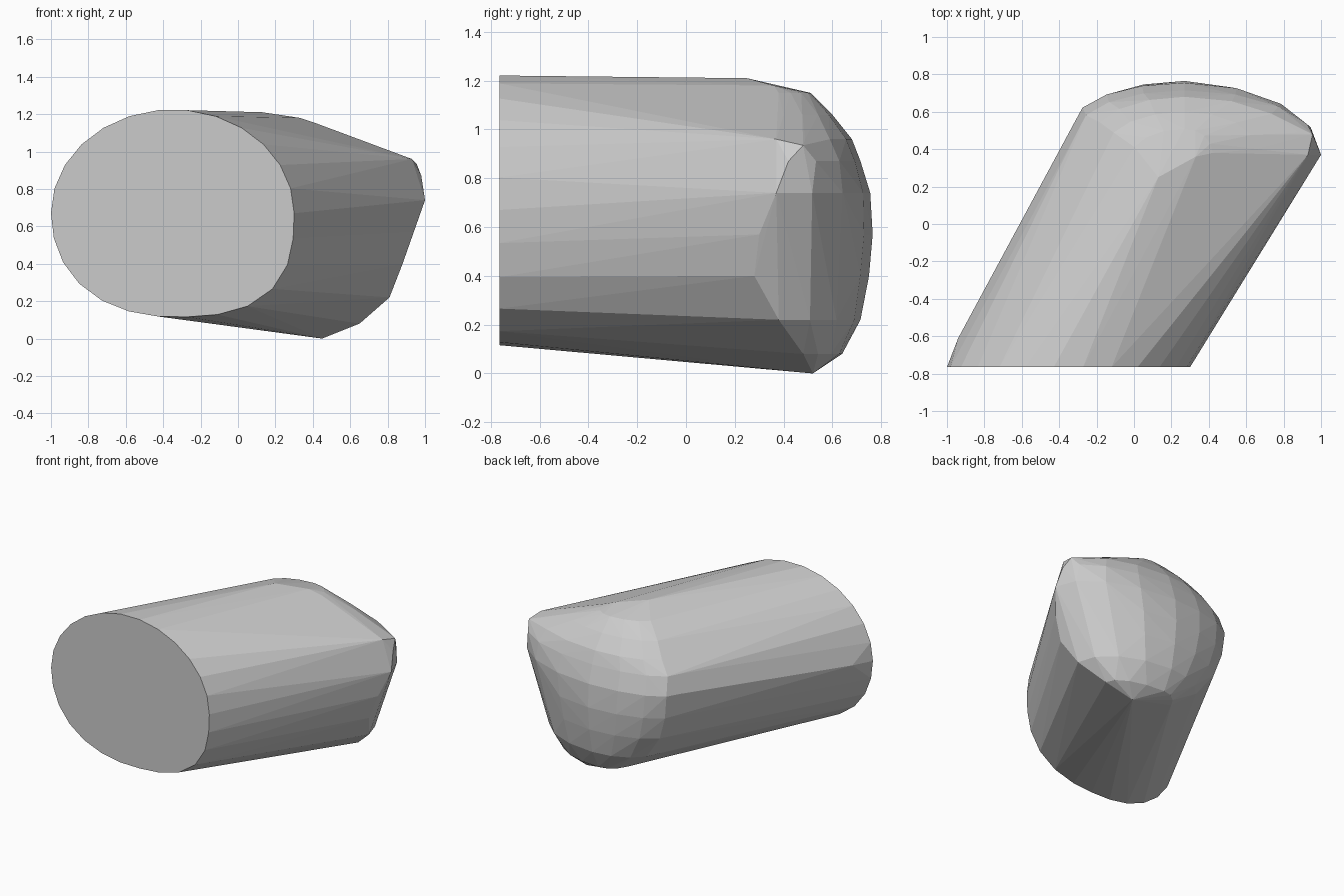
import bpy
import bmesh
from math import sin, cos, pi, radians

default_cube = bpy.data.objects.get("Cube")
if default_cube:
    bpy.data.objects.remove(default_cube, do_unlink=True)


def make_material(name, colour):
    material = bpy.data.materials.new(name)
    material.use_nodes = True
    material.diffuse_color = colour
    shader = material.node_tree.nodes["Principled BSDF"]
    shader.inputs["Base Color"].default_value = colour
    return material


def flat_end_points(sides):
    """Oval outline of the flat front, fuller along its lower edge."""
    points = []
    for step in range(sides):
        angle = 2 * pi * step / sides
        swell = 1.0
        if angle > pi:
            fullness = 0.1 if angle > 1.5 * pi else 0.025
            swell += fullness * sin(2 * angle) ** 2
        points.append((-0.35 + 0.65 * swell * cos(angle), -0.765,
                       0.67 + 0.555 * swell * sin(angle)))
    return points


def dome_level(height, left, back, right, steps=4):
    """Curved slice of the rounded end, from its left edge round to its right."""
    points = []
    crown = 0.27
    for edge_x, edge_y in (left, right):
        for step in range(steps + 1):
            angle = 0.5 * pi * step / steps
            points.append((crown + (edge_x - crown) * cos(angle),
                           edge_y + (back - edge_y) * sin(angle), height))
    return points


# Slices of the rounded end: height, low-x edge, back depth, high-x edge
dome_levels = [
    (0.08, (0.1, 0.45), 0.64, (0.65, 0.48)),
    (0.22, (-0.1, 0.47), 0.715, (0.81, 0.38)),
    (0.4, (-0.24, 0.5), 0.75, (0.88, 0.28)),
    (0.57, (-0.3, 0.52), 0.765, (0.94, 0.3)),
    (0.74, (-0.32, 0.54), 0.755, (1, 0.37)),
    (0.87, (-0.3, 0.5), 0.715, (0.98, 0.42)),
    (0.96, (-0.22, 0.46), 0.68, (0.93, 0.37)),
    (1.06, (-0.14, 0.42), 0.6, (0.66, 0.4)),
    (1.15, (-0.02, 0.35), 0.51, (0.42, 0.38)),
]

# Corners that stand out: underside, top edge, ridge, pointed shoulder, flank
corners = [(0.45, 0.52, 0), (0.13, 0.25, 1.21), (0.33, 0.36, 1.18),
           (0.955, 0.48, 0.935), (-0.94, -0.61, 0.68)]

# Wrap one faceted skin around the flat end and the rounded end
points = flat_end_points(26) + corners
for level in dome_levels:
    points += dome_level(*level)

mesh = bpy.data.meshes.new("slanted_block")
bm = bmesh.new()
for point in points:
    bm.verts.new(point)
bmesh.ops.remove_doubles(bm, verts=bm.verts, dist=0.005)
bmesh.ops.convex_hull(bm, input=bm.verts, use_existing_faces=False)
loose = [vert for vert in bm.verts if not vert.link_faces]
bmesh.ops.delete(bm, geom=loose, context="VERTS")
bmesh.ops.dissolve_limit(bm, angle_limit=radians(0.5),
                         verts=bm.verts, edges=bm.edges)
bmesh.ops.recalc_face_normals(bm, faces=bm.faces)
bm.to_mesh(mesh)
bm.free()

block = bpy.data.objects.new("slanted_block", mesh)
bpy.context.collection.objects.link(block)
mesh.materials.append(make_material("plain_grey", (0.6, 0.6, 0.6, 1)))
